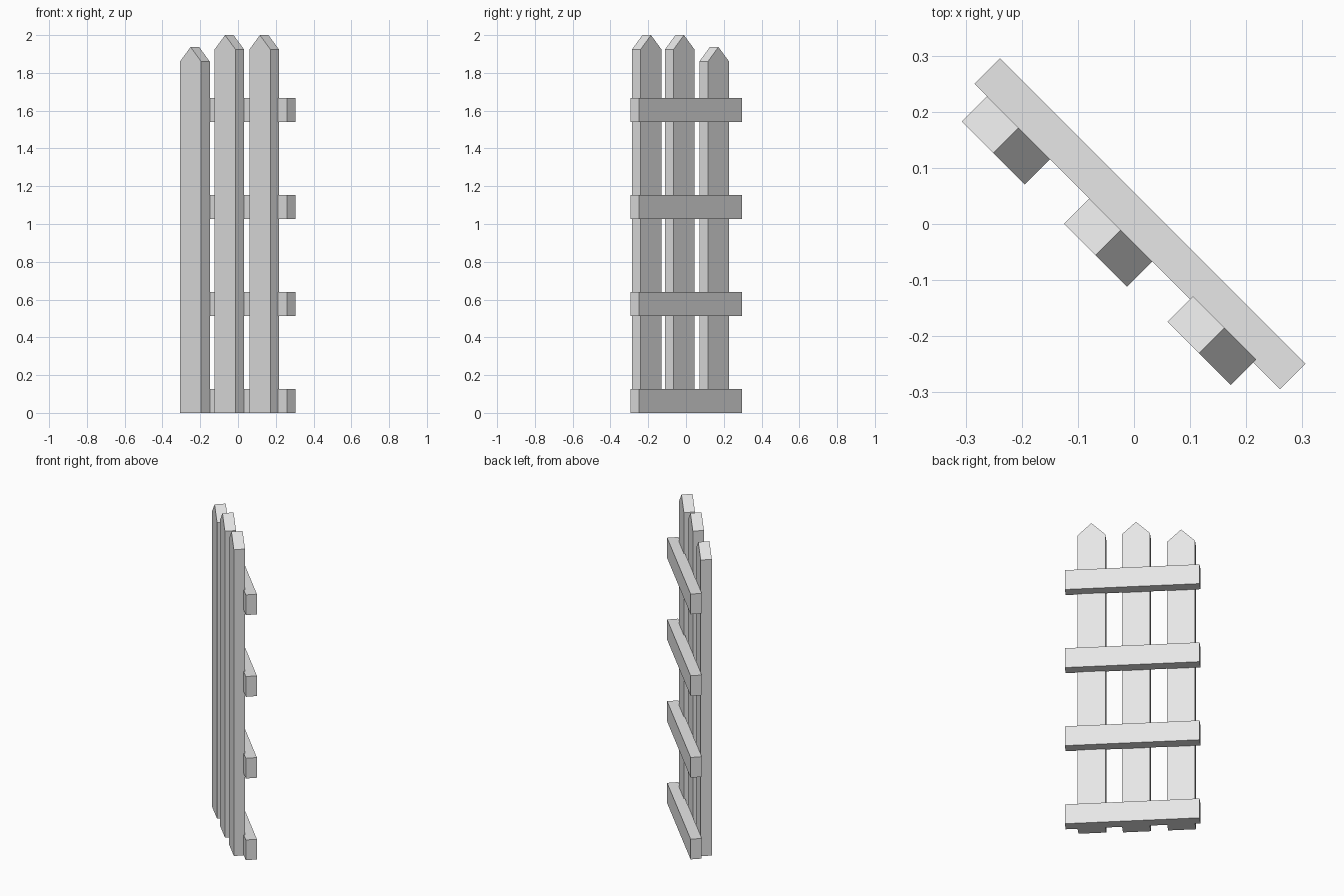
import bpy
import bmesh
from math import radians
from mathutils import Matrix

cube = bpy.data.objects.get("Cube")
if cube:
    bpy.data.objects.remove(cube, do_unlink=True)

grey = bpy.data.materials.new("light grey")
grey.use_nodes = True
colour = (0.8, 0.8, 0.8, 1)
grey.diffuse_color = colour
grey.node_tree.nodes["Principled BSDF"].inputs["Base Color"].default_value = colour

THICK = 0.064
TURN = Matrix.Rotation(radians(-45), 4, "Z")  # the fence runs diagonally


def board(name, profile, front):
    """Extrude a front-facing (along, height) profile backwards into a board."""
    bm = bmesh.new()
    face = bm.faces.new([bm.verts.new((u, front, z)) for u, z in profile])
    side = bmesh.ops.extrude_face_region(bm, geom=[face])
    verts = [v for v in side["geom"] if isinstance(v, bmesh.types.BMVert)]
    bmesh.ops.translate(bm, verts=verts, vec=(0, THICK, 0))
    bmesh.ops.recalc_face_normals(bm, faces=bm.faces)
    bm.transform(TURN)
    mesh = bpy.data.meshes.new(name)
    bm.to_mesh(mesh)
    bm.free()
    mesh.materials.append(grey)
    bpy.context.collection.objects.link(bpy.data.objects.new(name, mesh))


# Pointed pickets: name, centre along the fence, front plane, tip height
HALF = 0.0795
for name, u, front, tip in (("right_picket", -0.267, -0.088, 1.937),
                            ("middle_picket", -0.009, -0.088, 2.0),
                            ("left_picket", 0.245, -0.081, 2.0)):
    shoulder = tip - 0.077
    board(name, [(u - HALF, 0), (u + HALF, 0), (u + HALF, shoulder),
                 (u, tip), (u - HALF, shoulder)], front)

# Horizontal rails behind the pickets
for i in range(4):
    z = i * 0.513
    board(f"rail_{i + 1}", [(-0.378, z), (0.392, z),
                            (0.392, z + 0.127), (-0.378, z + 0.127)], -0.024)
